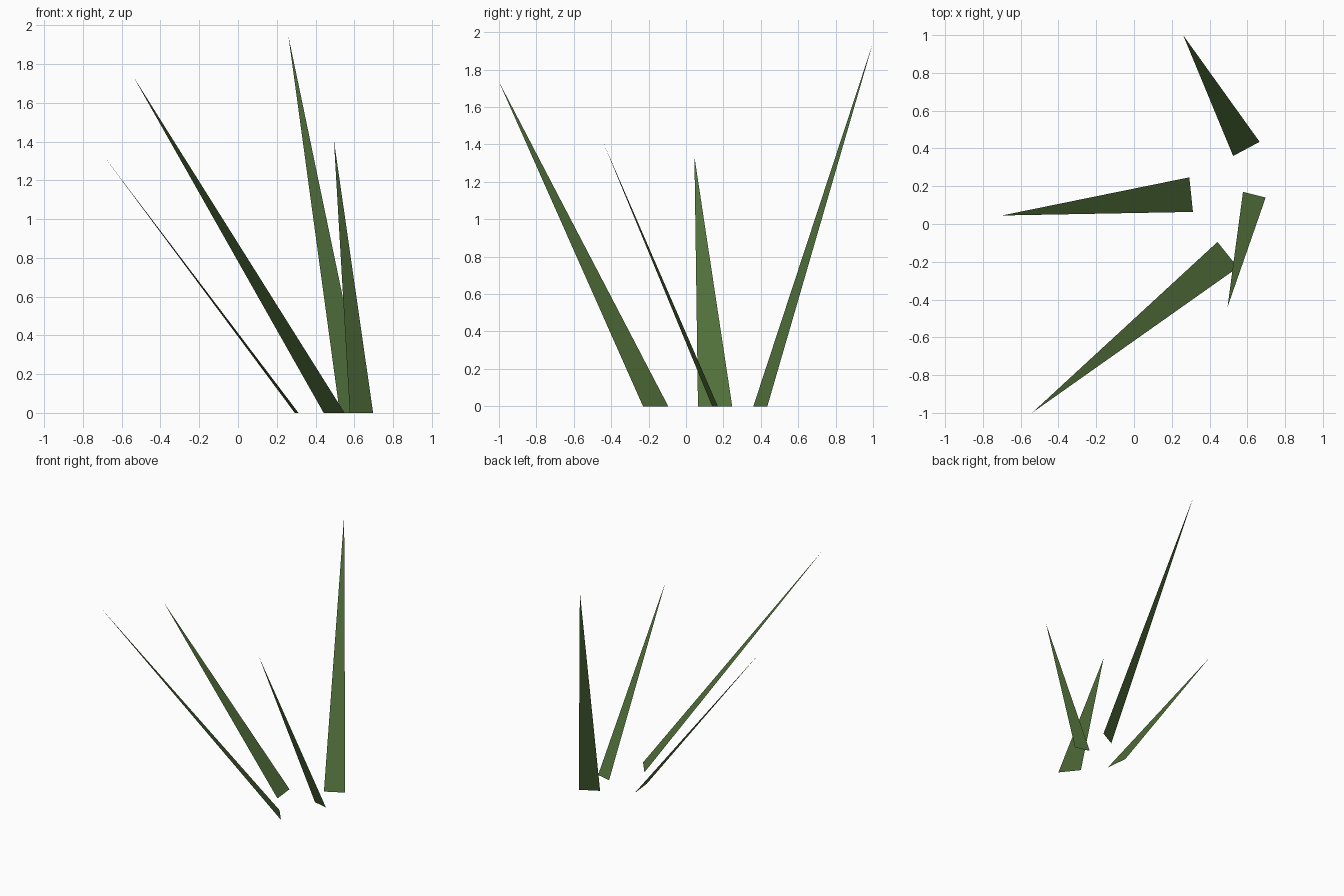
import bpy
import bmesh

if "Cube" in bpy.data.objects:
    bpy.data.objects.remove(bpy.data.objects["Cube"])

# One flat leaf green for every blade
green = bpy.data.materials.new("leaf_green")
green.diffuse_color = (0.085, 0.165, 0.045, 1.0)
green.use_nodes = True
green.node_tree.nodes["Principled BSDF"].inputs["Base Color"].default_value = green.diffuse_color


def blade(name, base_a, base_b, tip):
    """Single flat triangular grass blade, its face turned outward and down."""
    bm = bmesh.new()
    corners = [(*base_a, 0.0), (*base_b, 0.0), tip]
    bm.faces.new([bm.verts.new(c) for c in corners])
    mesh = bpy.data.meshes.new(name)
    bm.to_mesh(mesh)
    bm.free()
    mesh.materials.append(green)
    obj = bpy.data.objects.new(name, mesh)
    bpy.context.collection.objects.link(obj)
    return obj


# Tall blade leaning back
blade("back_blade", (0.665, 0.435), (0.525, 0.36), (0.26, 1.0, 1.945))
# Blade leaning left
blade("left_blade", (0.293, 0.247), (0.312, 0.064), (-0.70, 0.045, 1.335))
# Long blade leaning to the front left
blade("front_left_blade", (0.442, -0.095), (0.55, -0.23), (-0.54, -1.0, 1.735))
# Short blade leaning forward
blade("front_blade", (0.577, 0.17), (0.697, 0.14), (0.495, -0.44, 1.405))
